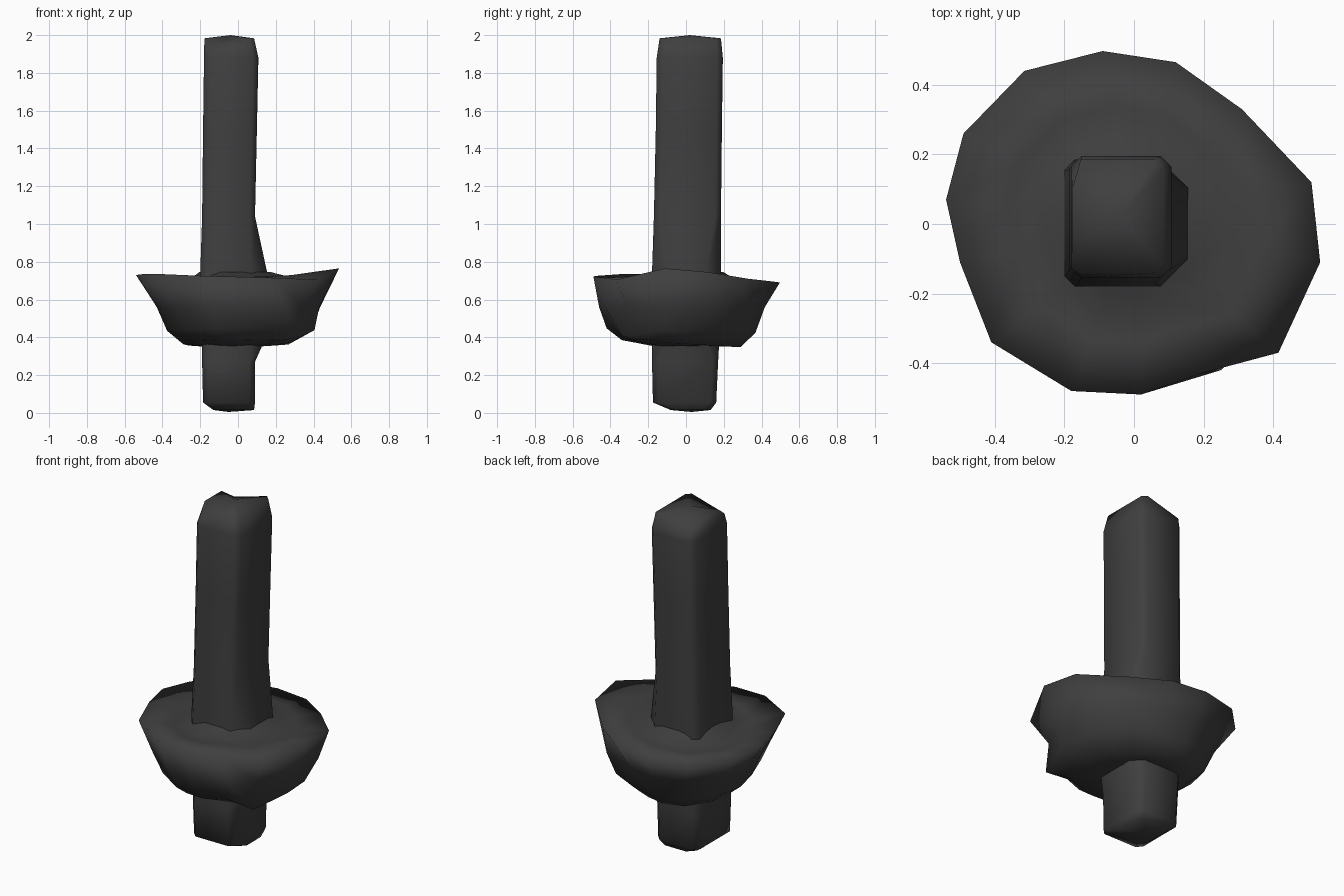
import bpy, bmesh, math

if "Cube" in bpy.data.objects:
    bpy.data.objects.remove(bpy.data.objects["Cube"], do_unlink=True)

dark = bpy.data.materials.new("dark_grey")
dark.use_nodes = True
dark.diffuse_color = (0.05, 0.05, 0.05, 1)
dark.node_tree.nodes["Principled BSDF"].inputs["Base Color"].default_value = (0.05, 0.05, 0.05, 1)


def loft(name, rings, start, end):
    """Skin a stack of equal-length rings, closing each end to a point."""
    bm = bmesh.new()
    rows = [[bm.verts.new(p) for p in ring] for ring in rings]
    n = len(rows[0])
    for a, b in zip(rows, rows[1:]):
        for i in range(n):
            j = (i + 1) % n
            bm.faces.new((a[i], a[j], b[j], b[i]))
    for tip, row in ((start, rows[0]), (end, rows[-1])):
        v = bm.verts.new(tip)
        for i in range(n):
            bm.faces.new((v, row[i], row[(i + 1) % n]))
    bmesh.ops.recalc_face_normals(bm, faces=bm.faces)
    mesh = bpy.data.meshes.new(name)
    bm.to_mesh(mesh)
    bm.free()
    mesh.materials.append(dark)
    obj = bpy.data.objects.new(name, mesh)
    bpy.context.collection.objects.link(obj)
    bpy.ops.object.select_all(action="DESELECT")
    obj.select_set(True)
    bpy.context.view_layer.objects.active = obj
    bpy.ops.object.shade_smooth_by_angle(angle=math.radians(150))


def block_ring(x0, x1, y0, y1, z, c=0.03, bulge=0.0, drop=0.0):
    """Chamfered rectangle; bulge swells the middle of the +x side,
    drop rounds off the two corners on the -x side."""
    x2, k, m = x1 + bulge, c + bulge, c + drop
    return [(x1 - c, y0, z), (x2, y0 + k, z), (x2, y1 - k, z), (x1 - c, y1, z),
            (x0 + c, y1, z - drop), (x0, y1 - m, z),
            (x0, y0 + m, z), (x0 + c, y0, z - drop)]


# Post running through the collar, swelling on one side where they meet
loft("post", [
    block_ring(-0.13, 0.085, -0.08, 0.13, 0.015, 0.04),
    block_ring(-0.185, 0.09, -0.175, 0.16, 0.055),
    block_ring(-0.19, 0.09, -0.18, 0.17, 0.27),
    block_ring(-0.19, 0.10, -0.18, 0.175, 0.36, bulge=0.03),
    block_ring(-0.20, 0.105, -0.18, 0.185, 0.74, bulge=0.05),
    block_ring(-0.19, 0.09, -0.17, 0.185, 1.04),
    block_ring(-0.185, 0.10, -0.16, 0.19, 1.5),
    block_ring(-0.18, 0.108, -0.155, 0.195, 1.88),
    block_ring(-0.178, 0.085, -0.14, 0.185, 1.983, 0.025, drop=0.06),
], (-0.05, 0.03, 0.005), (-0.04, 0.02, 2.0))

# Irregular collar outline
RIM = [(-0.54, 0.07, 0.73), (-0.49, 0.26, 0.715), (-0.315, 0.44, 0.695),
       (-0.09, 0.497, 0.69), (0.12, 0.465, 0.695), (0.31, 0.33, 0.71),
       (0.51, 0.12, 0.745), (0.535, -0.11, 0.765), (0.415, -0.37, 0.705),
       (0.19, -0.43, 0.715), (0.02, -0.49, 0.72), (-0.18, -0.48, 0.725),
       (-0.41, -0.34, 0.735), (-0.5, -0.11, 0.735)]


def fit(x0, x1, y0, y1, z, tilt=0.0, rise=0.0):
    """Squeeze the outline into the given bounds, tilted along y and x."""
    ring = []
    for x, y, _ in RIM:
        px = x0 + (x + 0.54) / 1.075 * (x1 - x0)
        py = y0 + (y + 0.49) / 0.99 * (y1 - y0)
        ring.append((px, py, z - tilt * py + rise * px))
    return ring


mid = fit(-0.43, 0.43, -0.46, 0.42, 0.56)
low = fit(-0.375, 0.405, -0.42, 0.37, 0.435, 0.03)
# Bulging corners at the front and back of the left side
mid[5:7] = [(0.30, 0.31, 0.56), (0.435, 0.13, 0.56)]
mid[8:10] = [(0.335, -0.31, 0.57), (0.25, -0.42, 0.55)]
low[5] = (0.265, 0.275, 0.435)
low[8] = (0.335, -0.335, 0.405)

loft("collar", [
    fit(-0.2, 0.16, -0.18, 0.17, 0.355),
    fit(-0.29, 0.28, -0.34, 0.29, 0.365, 0.06),
    low, mid, RIM,
    fit(-0.36, 0.36, -0.34, 0.34, 0.71, 0.02, 0.05),
    fit(-0.27, 0.26, -0.26, 0.26, 0.71, 0, 0.05),
    fit(-0.205, 0.175, -0.195, 0.20, 0.745),
], (-0.03, 0, 0.36), (-0.03, 0, 0.76))
